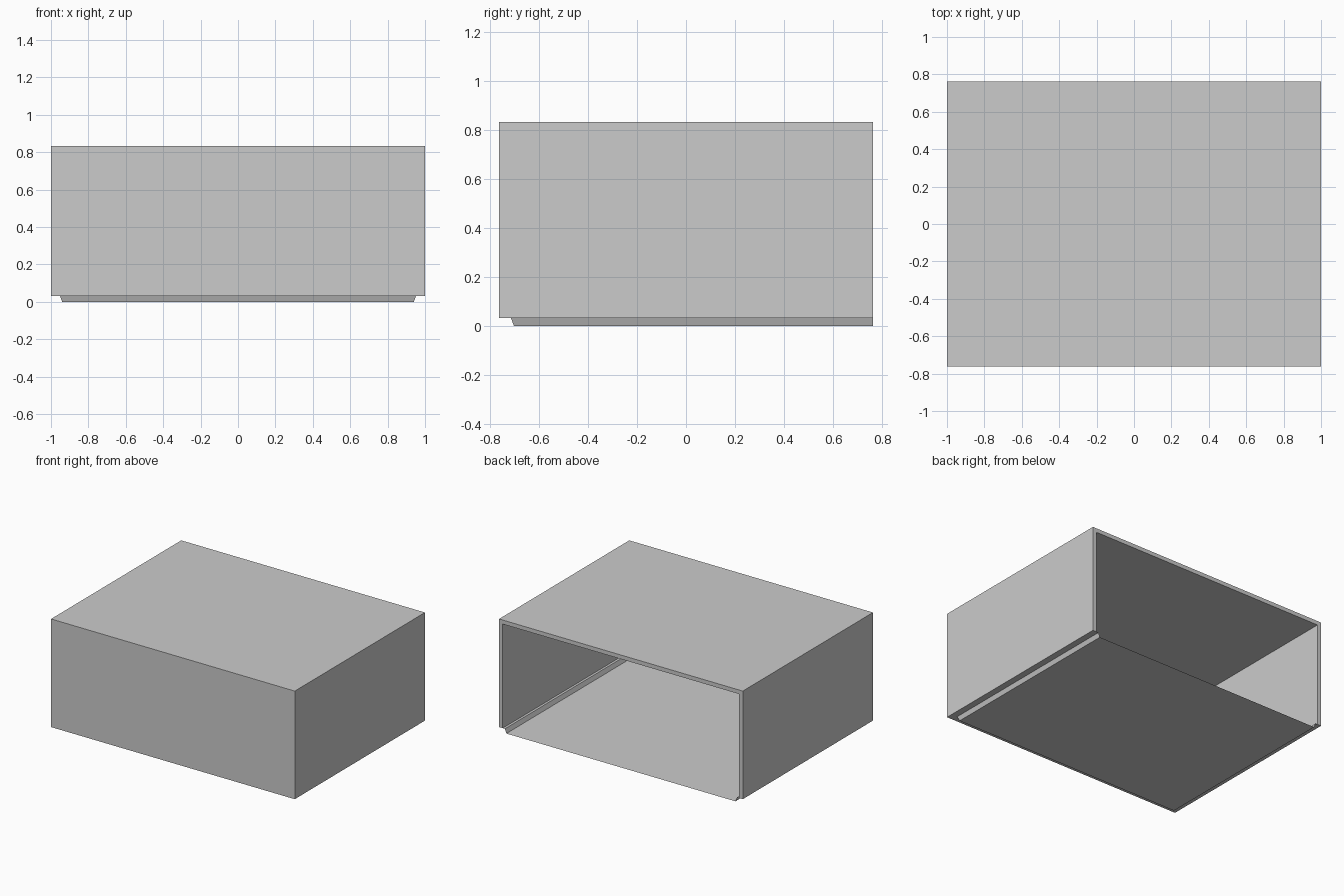
import bpy, bmesh

if "Cube" in bpy.data.objects:
    bpy.data.objects.remove(bpy.data.objects["Cube"])

HX, HY = 1.0, 0.763          # half width and half depth
Z_RIM, Z_TOP = 0.032, 0.834  # lower rim and top of the housing
WALL = 0.03


def add_object(name, bm):
    mesh = bpy.data.meshes.new(name)
    bm.to_mesh(mesh)
    bm.free()
    obj = bpy.data.objects.new(name, mesh)
    bpy.context.collection.objects.link(obj)
    return obj


# Housing: a box open at the back and bottom, thickened inwards
bm = bmesh.new()
bmesh.ops.create_cube(bm, size=1)
for v in bm.verts:
    v.co.x *= 2 * HX
    v.co.y *= 2 * HY
    v.co.z = Z_TOP if v.co.z > 0 else Z_RIM
bm.normal_update()
open_faces = [f for f in bm.faces if f.normal.y > 0.9 or f.normal.z < -0.9]
bmesh.ops.delete(bm, geom=open_faces, context='FACES')
housing = add_object("housing", bm)
solid = housing.modifiers.new("wall_thickness", 'SOLIDIFY')
solid.thickness = WALL
solid.offset = -1
solid.use_even_offset = True

# Floor tray: flat ledge, sloped sides on three edges, sunken floor, open back
bm = bmesh.new()
loops = []
for inset, z in ((WALL, Z_RIM), (0.048, Z_RIM), (0.06, 0.0)):
    x, front = HX - inset, -HY + inset
    points = ((-x, HY, z), (-x, front, z), (x, front, z), (x, HY, z))
    loops.append([bm.verts.new(p) for p in points])
for outer, inner in zip(loops, loops[1:]):
    for i in range(3):
        bm.faces.new((outer[i], outer[i + 1], inner[i + 1], inner[i]))
bm.faces.new(loops[-1])
add_object("floor_tray", bm)
